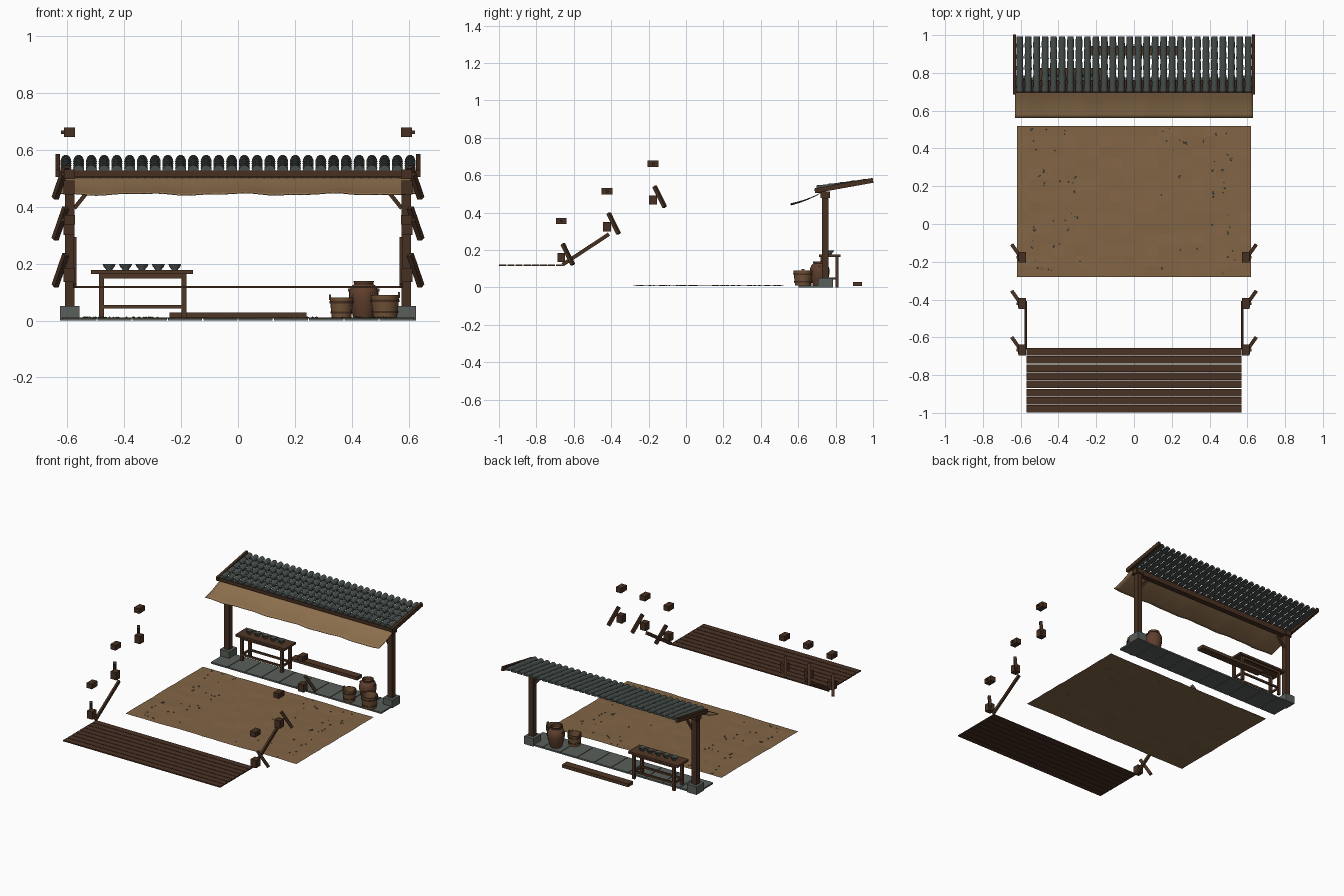
import bpy, bmesh, math, random
from mathutils import Vector, Matrix

if "Cube" in bpy.data.objects:
    bpy.data.objects.remove(bpy.data.objects["Cube"])
random.seed(4)


def mat(name, r, g, b):
    m = bpy.data.materials.new(name)
    m.diffuse_color = (r, g, b, 1)
    m.use_nodes = True
    m.node_tree.nodes["Principled BSDF"].inputs["Base Color"].default_value = m.diffuse_color
    return m


WOOD = mat("dark wood", .064, .030, .016)
DECK = mat("deck wood", .068, .032, .018)
TABLE = mat("table wood", .080, .038, .020)
TILE = mat("roof tile", .062, .078, .070)
STONE = mat("grey stone", .100, .115, .105)
SOIL = mat("packed soil", .225, .130, .060)
CLOTH = mat("awning cloth", .270, .160, .075)
CLAY = mat("brown clay", .115, .050, .026)
STAVE = mat("bucket wood", .165, .085, .038)
GLAZE = mat("bowl glaze", .085, .110, .095)


def finish(bm, name, m, smooth=False):
    bmesh.ops.recalc_face_normals(bm, faces=bm.faces)
    me = bpy.data.meshes.new(name)
    bm.to_mesh(me)
    bm.free()
    me.materials.append(m)
    ob = bpy.data.objects.new(name, me)
    bpy.context.collection.objects.link(ob)
    if smooth:
        bpy.ops.object.select_all(action='DESELECT')
        ob.select_set(True)
        bpy.context.view_layer.objects.active = ob
        bpy.ops.object.shade_smooth_by_angle(angle=math.radians(40))
    return ob


def add_box(bm, c, s, rot=None):
    M = Matrix.Translation(c) @ (rot or Matrix()) @ Matrix.Diagonal((*s, 1))
    bmesh.ops.create_cube(bm, size=1, matrix=M)


def box(name, c, s, m):
    bm = bmesh.new()
    add_box(bm, c, s)
    return finish(bm, name, m)


def bar(name, a, b, w, h, m):
    """Rectangular bar running from a to b."""
    a, b = Vector(a), Vector(b)
    d = b - a
    bm = bmesh.new()
    add_box(bm, (a + b) / 2, (w, h, d.length), d.to_track_quat('Z', 'Y').to_matrix().to_4x4())
    return finish(bm, name, m)


def lathe(name, profile, loc, m, n=16):
    bm = bmesh.new()
    rings = []
    for r, z in profile:
        if r == 0:
            rings.append([bm.verts.new((loc[0], loc[1], loc[2] + z))] * n)
        else:
            rings.append([bm.verts.new((loc[0] + r * math.cos(2 * math.pi * i / n),
                                        loc[1] + r * math.sin(2 * math.pi * i / n),
                                        loc[2] + z)) for i in range(n)])
    for p, q in zip(rings, rings[1:]):
        for i in range(n):
            j = (i + 1) % n
            bm.faces.new(list(dict.fromkeys((p[i], p[j], q[j], q[i]))))
    return finish(bm, name, m, True)


# Courtyard soil, slightly uneven, with scattered pebbles
bm = bmesh.new()
bmesh.ops.create_grid(bm, x_segments=20, y_segments=14, size=.5)
for v in bm.verts:
    v.co = (v.co.x * 1.24, .12 + v.co.y * .80, .009 + random.uniform(-.002, .002))
finish(bm, "courtyard_soil", SOIL)
bm = bmesh.new()
for i in range(70):
    x = random.uniform(-.56, -.28) if i % 2 else random.uniform(.14, .54)
    r = random.uniform(.003, .007)
    M = Matrix.Translation((x, random.uniform(-.26, .51), .011)) @ Matrix.Diagonal((r, r * 1.2, .003, 1))
    bmesh.ops.create_icosphere(bm, subdivisions=1, radius=1, matrix=M)
finish(bm, "pebbles", STONE)

# Front deck of eight planks
for i in range(8):
    box("deck_plank", (0, -.979 + i * .0432, .118), (1.14, .0395, .008), DECK)

# Paving slabs under the shelter
for i in range(10):
    box("paving_slab", (-.558 + i * .124, .688, .005), (.120, .174, .010), STONE)

for s in (-1, 1):
    # Stair side boards and stepped brackets
    bar("stair_stringer", (s * .574, -.66, .122), (s * .574, -.412, .285), .013, .02, WOOD)
    for y, z, top in ((-.667, .160, .355), (-.422, .325, .515), (-.176, .468, .662)):
        box("lower_bracket_block", (s * .594, y, z), (.040, .042, .050), WOOD)
        box("upper_bracket_block", (s * .592, y, top), (.038, .058, .033), WOOD)
        box("bracket_peg", (s * .616, y, top), (.012, .014, .012), WOOD)
        bar("bracket_strut", (s * .605, y + .008, z + .072), (s * .643, y + .062, z - .038), .019, .019, WOOD)
    # Shelter posts
    box("post_base", (s * .592, .745, .026), (.068, .080, .052), STONE)
    box("post", (s * .592, .745, .275), (.034, .036, .45), WOOD)
    box("post_cap", (s * .592, .745, .495), (.044, .052, .034), WOOD)
    bar("post_brace", (s * .575, .745, .395), (s * .525, .745, .458), .014, .014, WOOD)
    bar("barge_board", (s * .633, .688, .517), (s * .633, 1.0, .573), .016, .026, WOOD)
box("main_beam", (0, .745, .495), (1.24, .036, .036), WOOD)
box("eave_beam", (0, .712, .516), (1.25, .036, .022), WOOD)

# Barrel tile roof: 28 columns of five overlapping half-round tiles
bm = bmesh.new()
A, B = Vector((0, .698, .527)), Vector((0, .992, .566))
N, K = 8, 5
for c in range(28):
    x = -.605 + c * 1.21 / 27
    for k in range(K):
        rings = []
        for t, r in ((k / K, .0195), ((k + 1) / K, .0165)):
            p = A.lerp(B, t)
            rings.append([bm.verts.new((x + r * math.cos(math.pi * i / N), p.y,
                                        p.z + r * math.sin(math.pi * i / N))) for i in range(N + 1)])
        p, q = rings
        for i in range(N):
            bm.faces.new((p[i], p[i + 1], q[i + 1], q[i]))
        bm.faces.new((p[0], q[0], q[N], p[N]))
        bm.faces.new(p)
        bm.faces.new(q[::-1])
finish(bm, "roof_tiles", TILE, True)

# Sagging cloth awning
bm = bmesh.new()
bmesh.ops.create_grid(bm, x_segments=48, y_segments=8, size=.5)
for v in bm.verts:
    x, t = v.co.x * 1.26, .5 - v.co.y
    z = .506 - .060 * t - .006 * math.sin(math.pi * t)
    z += t * (.003 * math.cos(x * 19) + .0015 * math.sin(x * 41))
    v.co = (x, .72 - .16 * t, z)
cloth = finish(bm, "awning", CLOTH, True)
mod = cloth.modifiers.new("thickness", 'SOLIDIFY')
mod.thickness = .003

# Serving table with bowls
box("table_top", (-.338, .768, .170), (.358, .116, .014), TABLE)
for x in (-.480, -.190):
    for y in (.728, .808):
        box("table_leg", (x, y, .082), (.017, .017, .164), TABLE)
    box("table_end_rail", (x, .768, .048), (.011, .08, .012), TABLE)
for y in (.728, .808):
    box("table_apron", (-.335, y, .156), (.29, .010, .016), TABLE)
    box("table_stretcher", (-.335, y, .048), (.29, .011, .012), TABLE)
for i in range(5):
    lathe("bowl", [(0, 0), (.011, 0), (.012, .004), (.019, .012), (.023, .022), (.021, .022), (.016, .011), (0, .006)],
          (-.453 + i * .0577, .768, .177), GLAZE)

# Plank on the ground behind
box("loose_plank", (0, .917, .018), (.48, .050, .021), TABLE)

# Clay jar
lathe("clay_jar", [(0, 0), (.036, 0), (.045, .030), (.052, .065), (.052, .090), (.044, .110), (.034, .118),
                   (.036, .130), (.030, .130), (.027, .116), (0, .105)], (.442, .715, .010), CLAY, 20)
for s in (-1, 1):
    box("jar_lug", (.442 + s * .049, .715, .108), (.012, .016, .010), CLAY)

# Wooden buckets with hoops, ears and a crossbar
for x, y, r, h in ((.364, .635, .042, .072), (.517, .625, .051, .080)):
    b = r * .82
    lathe("bucket", [(0, 0), (b, 0), (r, h), (r * .9, h), (b * .9, h * .2), (0, h * .2)], (x, y, .010), STAVE)
    for f in (.25, .75):
        q = b + (r - b) * f
        lathe("bucket_hoop", [(q - .002, h * f - .004), (q + .002, h * f - .004), (q + .003, h * f + .004),
                              (q - .002, h * f + .004)], (x, y, .010), WOOD)
    for s in (-1, 1):
        box("bucket_ear", (x + s * r * .95, y, .010 + h), (.007, .016, .020), STAVE)
